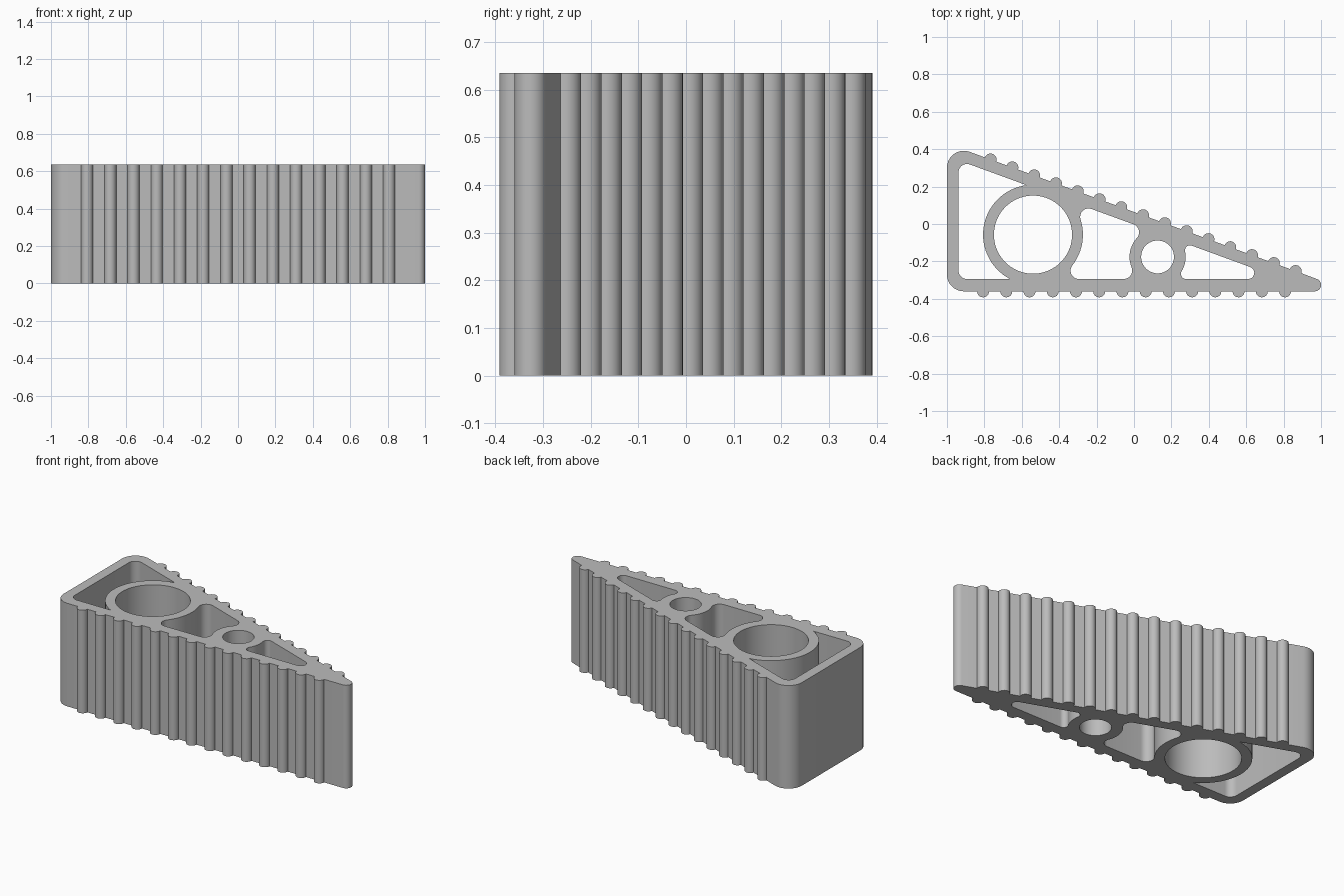
import bpy, bmesh
from math import radians, degrees, sin, cos, tan, atan2, sqrt, ceil

if "Cube" in bpy.data.objects:
    bpy.data.objects.remove(bpy.data.objects["Cube"])

H = 0.635                     # wedge height
SLOPE = 20.1                  # taper of the back wall in degrees
N = 90 - SLOPE                # outward direction of the back wall
BASE, INNER = -0.36, -0.294   # outer and inner face of the front wall
WALL = 0.063
RING, RING_R = (-0.54, -0.057), 0.267
HUB, HUB_R = (0.126, -0.176), 0.15


def back_y(x, inset=0.0):
    """Back wall line, moved inwards by inset."""
    return 0.345 - tan(radians(SLOPE)) * (x + 0.767) - inset / cos(radians(SLOPE))


def arc(c, r, a0, a1, cw=False):
    """Points on an arc, angles in degrees."""
    sweep = (a1 - a0) % 360
    if cw:
        sweep -= 360
    n = max(3, ceil(abs(sweep) / (5 if r > 0.1 else 12)))
    return [(c[0] + r * cos(radians(a0 + sweep * i / n)),
             c[1] + r * sin(radians(a0 + sweep * i / n))) for i in range(n + 1)]


def ang(a, b):
    return degrees(atan2(b[1] - a[1], b[0] - a[0]))


def low_fillet(c, r, f, side):
    """Centre of a fillet touching a ring and the front wall."""
    y = INNER + f
    return (c[0] + side * sqrt((r + f) ** 2 - (y - c[1]) ** 2), y)


def high_fillet(c, r, f, side):
    """Centre of a fillet touching a ring and the back wall."""
    m = tan(radians(SLOPE))
    k = back_y(0, WALL + f) - c[1] - m * c[0]
    d = sqrt(((r + f) ** 2) * (1 + m * m) - k * k)
    x = c[0] + (m * k + side * d) / (1 + m * m)
    return (x, back_y(x, WALL + f))


# Outer outline with grip ribs on the front and back walls
outer = arc((-0.91, BASE + 0.09), 0.09, 180, 270)
for i in range(14):
    outer += arc((-0.807 + 0.1242 * i, BASE), 0.032, 180, 360)
outer += arc((0.966, BASE + 0.034), 0.034, 270, N)
for i in reversed(range(15)):
    x = -0.767 + 0.1165 * i
    outer += arc((x, back_y(x)), 0.032, N - 90, N + 90)
outer += arc((-0.91, back_y(-0.91, 0.09)), 0.09, N, 180)

# Left pocket around the large ring
f = 0.045
top = (-0.575, back_y(-0.575, WALL))
low = (-0.663, INNER)
left = arc((-0.938 + f, INNER + f), f, 180, 270)
left += arc(RING, RING_R, ang(RING, low), ang(RING, top), cw=True)
left += arc((-0.938 + f, back_y(-0.938 + f, WALL + f)), f, N, 180)

# Middle pocket between the two rings
c1, c2 = low_fillet(RING, RING_R, f, 1), low_fillet(HUB, HUB_R, f, -1)
c3, c4 = high_fillet(HUB, HUB_R, f, -1), high_fillet(RING, RING_R, f, 1)
middle = arc(c1, f, ang(c1, RING), 270) + arc(c2, f, 270, ang(c2, HUB))
middle += arc(HUB, HUB_R, ang(HUB, c2), ang(HUB, c3), cw=True)
middle += arc(c3, f, ang(c3, HUB), N) + arc(c4, f, N, ang(c4, RING))
middle += arc(RING, RING_R, ang(RING, c4), ang(RING, c1), cw=True)

# Right pocket towards the tip
f = 0.027
c1, c4 = low_fillet(HUB, HUB_R, f, 1), high_fillet(HUB, HUB_R, f, 1)
right = arc(c1, f, ang(c1, HUB), 270) + arc((0.61, INNER + 0.033), 0.033, 270, N)
right += arc(c4, f, N, ang(c4, HUB))
right += arc(HUB, HUB_R, ang(HUB, c4), ang(HUB, c1), cw=True)

# Round bores
bores = [arc(RING, 0.209, 0, 359.99)[:-1], arc(HUB, 0.088, 0, 359.99)[:-1]]

# Filled, extruded profile
curve = bpy.data.curves.new("wedge_profile", 'CURVE')
curve.dimensions = '2D'
curve.fill_mode = 'BOTH'
curve.extrude = H / 2
for loop in [outer, left, middle, right] + bores:
    pts = [p for i, p in enumerate(loop)
           if abs(p[0] - loop[i - 1][0]) + abs(p[1] - loop[i - 1][1]) > 1e-4]
    s = curve.splines.new('POLY')
    s.points.add(len(pts) - 1)
    for q, p in zip(s.points, pts):
        q.co = (p[0], p[1], 0, 1)
    s.use_cyclic_u = True
wedge = bpy.data.objects.new("ribbed_wedge", curve)
bpy.context.collection.objects.link(wedge)
wedge.location.z = H / 2
bpy.context.view_layer.objects.active = wedge
wedge.select_set(True)
bpy.ops.object.convert(target='MESH')
wedge = bpy.context.object

# Weld caps to the walls and face everything outwards
bm = bmesh.new()
bm.from_mesh(wedge.data)
bmesh.ops.remove_doubles(bm, verts=bm.verts, dist=1e-5)
bmesh.ops.recalc_face_normals(bm, faces=bm.faces)
bm.to_mesh(wedge.data)
bm.free()
bpy.ops.object.shade_smooth_by_angle()

grey = bpy.data.materials.new("plain_grey")
grey.diffuse_color = (0.5, 0.5, 0.5, 1)
grey.use_nodes = True
grey.node_tree.nodes["Principled BSDF"].inputs["Base Color"].default_value = grey.diffuse_color
wedge.data.materials.clear()
wedge.data.materials.append(grey)
